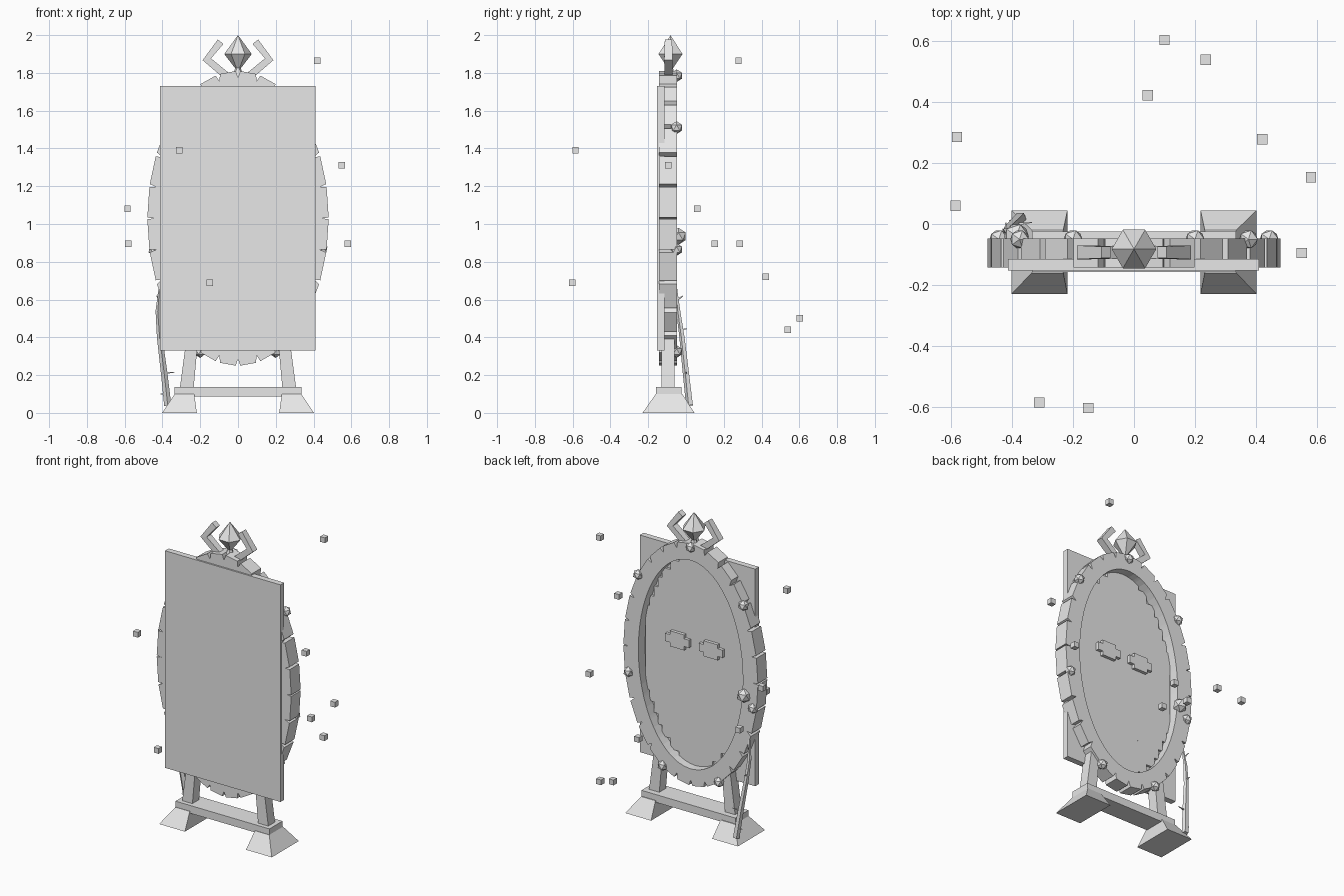
import bpy, bmesh, math
from mathutils import Vector

if "Cube" in bpy.data.objects:
    bpy.data.objects.remove(bpy.data.objects["Cube"])

grey = bpy.data.materials.new("plain_grey")
grey.diffuse_color = (0.8, 0.8, 0.8, 1)
grey.use_nodes = True
grey.node_tree.nodes["Principled BSDF"].inputs["Base Color"].default_value = grey.diffuse_color
TAU = math.tau


def finish(name, bm):
    bmesh.ops.recalc_face_normals(bm, faces=bm.faces)
    me = bpy.data.meshes.new(name)
    bm.to_mesh(me)
    bm.free()
    me.materials.append(grey)
    ob = bpy.data.objects.new(name, me)
    bpy.context.collection.objects.link(ob)
    return ob


def add_frustum(bm, low, high, z0, z1):
    """Block between two (x0, x1, y0, y1) rectangles."""
    rings = []
    for (x0, x1, y0, y1), z in ((low, z0), (high, z1)):
        rings.append([bm.verts.new(p) for p in
                      ((x0, y0, z), (x1, y0, z), (x1, y1, z), (x0, y1, z))])
    a, b = rings
    bm.faces.new(a)
    bm.faces.new(b)
    for i in range(4):
        j = (i + 1) % 4
        bm.faces.new((a[i], a[j], b[j], b[i]))


def add_box(bm, x0, x1, y0, y1, z0, z1):
    add_frustum(bm, (x0, x1, y0, y1), (x0, x1, y0, y1), z0, z1)


def add_tube(bm, pts, radii, n):
    """Tube through points with a radius at each point."""
    pts = [Vector(p) for p in pts]
    loops = []
    for i, p in enumerate(pts):
        d = (pts[min(i + 1, len(pts) - 1)] - pts[max(i - 1, 0)]).normalized()
        u = Vector((0, 1, 0)) - d * d.y
        u.normalize()
        w = d.cross(u)
        loops.append([bm.verts.new(p + radii[i] * (u * math.cos(a) + w * math.sin(a)))
                      for a in [TAU * (k + 0.5) / n for k in range(n)]])
    bm.faces.new(loops[0])
    bm.faces.new(loops[-1])
    for a, b in zip(loops, loops[1:]):
        for i in range(n):
            j = (i + 1) % n
            bm.faces.new((a[i], a[j], b[j], b[i]))


# Backing panel
bm = bmesh.new()
add_box(bm, -0.413, 0.41, -0.153, -0.115, 0.33, 1.73)
finish("backing_panel", bm)

# Oval frame of 28 blocks with notched outer joints
CZ, BLOCKS = 1.03, 28
step = TAU / BLOCKS


def oval(t, cut=0.0):
    return Vector(((0.48 - cut) * math.cos(t), (0.78 - cut) * math.sin(t)))


outer, inner = [], []
for k in range(BLOCKS):
    t = k * step
    h = 0.006 + 0.02 * abs(math.sin(t))
    h2 = 0.006 + 0.02 * abs(math.sin(t + step))
    ts = (t, t + h, t + step / 2, t + step - h2)
    a, b = oval(ts[1]), oval(ts[3])
    outer += [oval(t, 0.035), a, (a + b) / 2, b]
    inner += [Vector((0.373 * math.cos(s), 0.672 * math.sin(s))) for s in ts]
bm = bmesh.new()
loops = [[bm.verts.new((p.x, y, CZ + p.y)) for p in pts]
         for pts, y in ((outer, -0.143), (outer, -0.047), (inner, -0.047), (inner, -0.143))]
n = len(outer)
for a, b in zip(loops, loops[1:] + loops[:1]):
    for i in range(n):
        j = (i + 1) % n
        bm.faces.new((a[i], a[j], b[j], b[i]))
finish("oval_frame", bm)

# Glass plate with a stepped outline, in rows
bm = bmesh.new()
ROWS = 20
dz = 1.36 / ROWS
for i in range(ROWS):
    z0 = -0.68 + i * dz
    zm = z0 + dz / 2
    w = 0.385 * math.sqrt(1 - (zm / 0.68) ** 2)
    w = math.floor(w / 0.03) * 0.03
    add_box(bm, -w, w, -0.12, -0.1, CZ + z0, CZ + z0 + dz)
finish("stepped_glass", bm)

# Two raised stepped eye plates on the glass
for side, label in ((-1, "left"), (1, "right")):
    bm = bmesh.new()
    c = side * 0.12
    add_box(bm, c - 0.085, c + 0.085, -0.105, -0.08, 1.115, 1.165)
    add_box(bm, c - 0.05, c + 0.05, -0.105, -0.08, 1.165, 1.19)
    add_box(bm, c - 0.05, c + 0.05, -0.105, -0.08, 1.09, 1.115)
    finish(label + "_eye_plate", bm)

# Stand: feet, leaning posts and crossbar
for s, label in ((-1, "left"), (1, "right")):
    def span(a, b, y0, y1):
        return (min(s * a, s * b), max(s * a, s * b), y0, y1)
    bm = bmesh.new()
    add_frustum(bm, span(0.218, 0.402, -0.23, 0.045),
                span(0.232, 0.335, -0.16, -0.02), 0, 0.1)
    finish(label + "_foot", bm)
    bm = bmesh.new()
    add_frustum(bm, span(0.235, 0.308, -0.13, -0.062),
                span(0.208, 0.268, -0.13, -0.062), 0.13, 0.43)
    finish(label + "_post", bm)
bm = bmesh.new()
add_box(bm, -0.335, 0.335, -0.158, -0.025, 0.088, 0.138)
finish("crossbar", bm)

# Crest: faceted gem, its collar and two bent horns
GY = -0.082
bm = bmesh.new()
girdle = [bm.verts.new((0.073 * math.cos(TAU * k / 6), GY + 0.073 * math.sin(TAU * k / 6), 1.9))
          for k in range(6)]
top, bottom = bm.verts.new((0, GY, 2.0)), bm.verts.new((0, GY, 1.805))
for k in range(6):
    a, b = girdle[k], girdle[(k + 1) % 6]
    bm.faces.new((a, b, top))
    bm.faces.new((b, a, bottom))
finish("crest_gem", bm)
bm = bmesh.new()
add_tube(bm, [(0, GY, 1.765), (0, GY, 1.825)], [0.035, 0.015], 6)
finish("gem_collar", bm)
for s, label in ((-1, "left"), (1, "right")):
    bm = bmesh.new()
    add_tube(bm, [(s * 0.05, -0.093, 1.775), (s * 0.165, -0.093, 1.872),
                  (s * 0.092, -0.093, 1.965)], [0.028, 0.032, 0.027], 4)
    finish(label + "_horn", bm)

# Faceted studs on the rear of the frame
studs = [(0, 1.785)] + [(s * x, z) for s in (-1, 1)
                        for x, z in ((0.375, 1.51), (0.443, 0.865), (0.2, 0.325))]


def ball(name, pos, r):
    b = bmesh.new()
    bmesh.ops.create_icosphere(b, subdivisions=1, radius=r)
    bmesh.ops.translate(b, verts=b.verts, vec=pos)
    return finish(name, b)


for x, z in studs:
    ball("frame_stud", (x, -0.05, z), 0.034)
ball("large_stud", (-0.385, -0.04, 0.935), 0.045)

# Climbing vine on one side with short thorns and leaves
bm = bmesh.new()
vine = [(-0.372, 0.02, 0.04), (-0.392, 0.0, 0.22), (-0.415, -0.02, 0.4),
        (-0.425, -0.04, 0.54), (-0.415, -0.052, 0.66)]
add_tube(bm, vine, [0.02, 0.018, 0.015, 0.012, 0.006], 5)
finish("vine", bm)
thorns = [((-0.375, 0.012, 0.1), (-0.035, 0.0, 0.0)), ((-0.39, 0.0, 0.21), (0.055, 0.005, 0.005)),
          ((-0.405, -0.012, 0.33), (0.0, 0.035, 0.0)), ((-0.42, -0.025, 0.44), (0.0, 0.03, 0.005)),
          ((-0.42, -0.045, 0.6), (-0.01, 0.03, 0.02))]
for p, d in thorns:
    bm = bmesh.new()
    add_tube(bm, [p, Vector(p) + Vector(d)], [0.007, 0.002], 4)
    finish("vine_thorn", bm)

# Small cubes floating around
cubes = [(0.42, 0.278, 1.865), (0.55, -0.095, 1.31), (0.58, 0.153, 0.895), (-0.585, 0.06, 1.08),
         (-0.58, 0.285, 0.895), (-0.31, -0.585, 1.39), (-0.15, -0.603, 0.69),
         (0.045, 0.422, 0.72), (0.1, 0.603, 0.5), (0.235, 0.538, 0.44)]
for x, y, z in cubes:
    bm = bmesh.new()
    add_box(bm, x - 0.017, x + 0.017, y - 0.017, y + 0.017, z - 0.017, z + 0.017)
    finish("floating_cube", bm)
